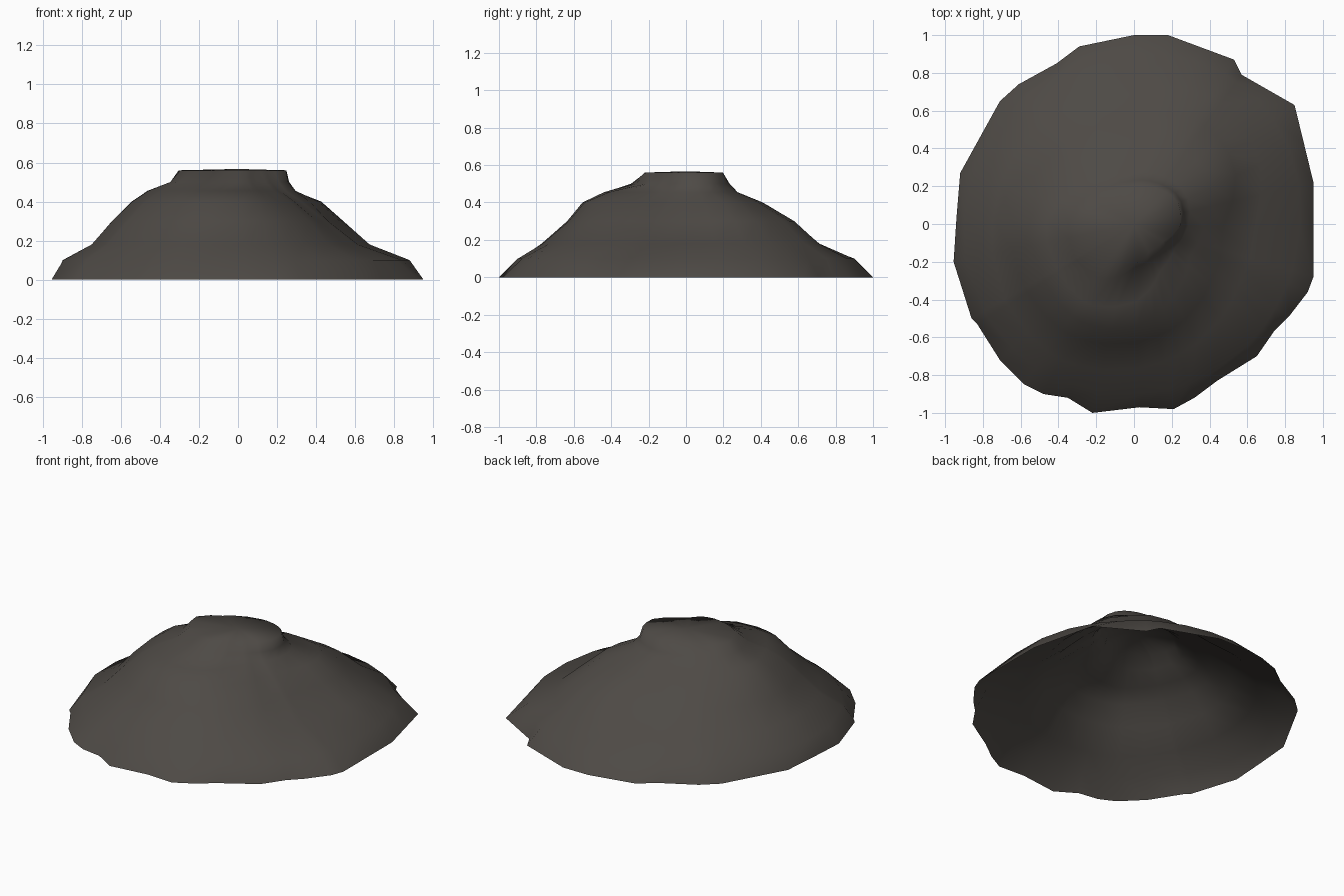
import bpy, bmesh, math

if "Cube" in bpy.data.objects:
    bpy.data.objects.remove(bpy.data.objects["Cube"])

# Ground outline of the mound (x, y), counter-clockwise
OUTLINE = [
    (.95, -.03), (.95, .22), (.9, .425), (.85, .63), (.71, .71), (.57, .79),
    (.53, .87), (.355, .935), (.18, 1.0), (.0, 1.0), (-.29, .94), (-.41, .85),
    (-.61, .74), (-.71, .65), (-.815, .46), (-.92, .27), (-.94, .03),
    (-.955, -.2), (-.86, -.5), (-.83, -.53), (-.71, -.72), (-.58, -.85),
    (-.48, -.9), (-.35, -.92), (-.22, -1.0), (.03, -.97), (.21, -.98),
    (.32, -.92), (.44, -.83), (.65, -.70), (.74, -.57), (.82, -.49),
    (.92, -.36), (.95, -.28)]

# Contour heights, and contour radii every 30 degrees from the right (+x)
LEVELS = [.10, .18, .30, .40, .455, .50, .56]
RADII = [
    (.88, .64, .47, .37, .29, .26, .25),   # right, hollowed flank
    (.92, .76, .62, .49, .32, .28, .26),
    (.93, .79, .65, .45, .30, .25, .22),   # ridge
    (.90, .69, .55, .40, .27, .23, .19),   # back
    (.89, .71, .55, .41, .30, .23, .185),
    (.88, .73, .58, .46, .36, .29, .21),
    (.91, .75, .65, .55, .47, .35, .31),   # left
    (.92, .79, .67, .56, .47, .36, .29),
    (.92, .82, .68, .59, .49, .34, .24),
    (.90, .77, .63, .55, .42, .23, .215),  # front, step under the summit
    (.89, .71, .57, .43, .28, .20, .165),  # spur
    (.87, .64, .49, .34, .25, .21, .18)]
STEP = math.tau / len(RADII)


def contour_radius(level, angle):
    t = (angle / STEP) % len(RADII)
    i = int(t) % len(RADII)
    f = t - int(t)
    return RADII[i][level] * (1 - f) + RADII[(i + 1) % len(RADII)][level] * f


bm = bmesh.new()
# Rings of the hollow shell, from the ground up
rings = [[bm.verts.new((x, y, 0)) for x, y in OUTLINE]]
for k, z in enumerate(LEVELS):
    ring = []
    for x, y in OUTLINE:
        a = math.atan2(y, x)
        r = min(contour_radius(k, a), math.hypot(x, y) * (.955 - .08 * k))
        ring.append(bm.verts.new((r * math.cos(a), r * math.sin(a), z)))
    rings.append(ring)
n = len(OUTLINE)
for low, high in zip(rings, rings[1:]):
    for i in range(n):
        j = (i + 1) % n
        bm.faces.new((low[i], low[j], high[j], high[i]))
# Summit
top = bm.verts.new((0, 0, .567))
for i in range(n):
    bm.faces.new((rings[-1][i], rings[-1][(i + 1) % n], top))

mesh = bpy.data.meshes.new("earth_mound")
bm.to_mesh(mesh)
bm.free()
mesh.shade_smooth()
mound = bpy.data.objects.new("earth_mound", mesh)
bpy.context.collection.objects.link(mound)

earth = bpy.data.materials.new("dark earth")
earth.diffuse_color = (.076, .068, .060, 1)
earth.use_nodes = True
earth.node_tree.nodes["Principled BSDF"].inputs["Base Color"].default_value = earth.diffuse_color
mesh.materials.append(earth)
